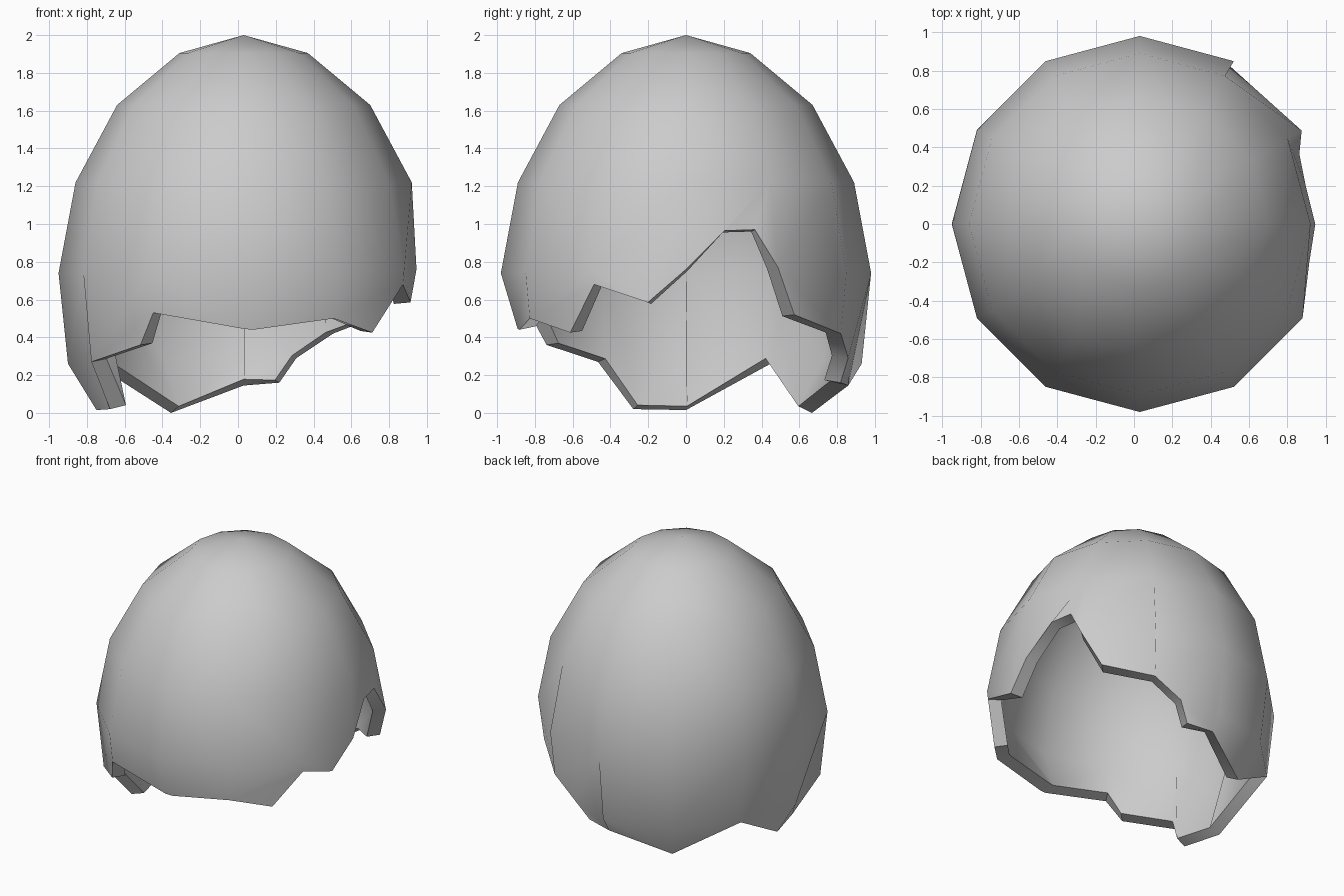
import bpy
import bmesh
from math import sin, cos, radians

cube = bpy.data.objects.get("Cube")
if cube:
    bpy.data.objects.remove(cube, do_unlink=True)

AXIS_X = 0.03
SIDES = 12
STEP = 360 // SIDES
APEX = 2.0
# Shell outline as (height, radius), from the top ring down
PROFILE = [(1.905, 0.34), (1.63, 0.67), (1.22, 0.89), (0.74, 0.98), (0.26, 0.93), (0.0, 0.77)]
# Slightly dented columns
DENTS = {0: [(1.22, 0.89), (0.76, 0.915), (0.5, 0.92)],
         270: [(0.74, 0.98), (0.44, 0.89)]}
# Broken rim as angle: height
RIM = {0: 0.76, 13: 0.965, 23.5: 0.97, 30: 0.77, 38: 0.52, 60: 0.42, 72: 0.29,
       77: 0.16, 90: 0.145, 120: 0.0, 150: 0.27, 180: 0.015, 201.5: 0.02,
       210: 0.27, 233.5: 0.36, 240: 0.53, 270: 0.445, 273: 0.44, 300: 0.5,
       318: 0.425, 330: 0.68, 347.5: 0.585}


def interpolate(points, z):
    for (z0, r0), (z1, r1) in zip(points, points[1:]):
        if z0 >= z >= z1:
            return r0 + (r1 - r0) * (z0 - z) / (z0 - z1)
    return None


def column_point(angle, z):
    angle %= 360
    r = interpolate(DENTS.get(angle, []), z) or interpolate(PROFILE, z)
    a = radians(angle)
    return AXIS_X + r * cos(a), r * sin(a), z


def rim_point(angle, z):
    # Points between columns lie on the flat side
    base = angle // STEP * STEP
    d = radians(angle - base)
    t = sin(d) / (sin(d) + sin(radians(STEP) - d))
    p, q = column_point(base, z), column_point(base + STEP, z)
    return [u + (v - u) * t for u, v in zip(p, q)]


# Outer surface of the shell
bm = bmesh.new()
apex = bm.verts.new((AXIS_X, 0, APEX))
columns = []
for i in range(SIDES):
    angle = i * STEP
    heights = [z for z, r in PROFILE if z > RIM[angle] + 0.02] + [RIM[angle]]
    columns.append([bm.verts.new(column_point(angle, z)) for z in heights])

for i in range(SIDES):
    left, right = columns[i], columns[(i + 1) % SIDES]
    bm.faces.new((apex, left[0], right[0]))
    shared = min(len(left), len(right)) - 1
    for k in range(shared - 1):
        bm.faces.new((left[k], left[k + 1], right[k + 1], right[k]))
    # Lowest face follows the broken rim
    chips = [bm.verts.new(rim_point(a, z)) for a, z in RIM.items()
             if i * STEP < a < (i + 1) * STEP]
    bm.faces.new(left[shared - 1:] + chips + right[:shared - 2:-1])

mesh = bpy.data.meshes.new("broken_shell")
bm.to_mesh(mesh)
bm.free()
shell = bpy.data.objects.new("broken_shell", mesh)
bpy.context.collection.objects.link(shell)

# Wall thickness, inward
wall = shell.modifiers.new("wall", 'SOLIDIFY')
wall.thickness = 0.09
wall.offset = -1
bpy.ops.object.select_all(action='DESELECT')
shell.select_set(True)
bpy.context.view_layer.objects.active = shell
bpy.ops.object.modifier_apply(modifier="wall")
bpy.ops.object.shade_smooth_by_angle(angle=radians(45))

# Shell colour
grey = bpy.data.materials.new("shell_grey")
grey.use_nodes = True
colour = (0.6, 0.6, 0.6, 1)
grey.diffuse_color = colour
grey.node_tree.nodes["Principled BSDF"].inputs["Base Color"].default_value = colour
mesh.materials.append(grey)
